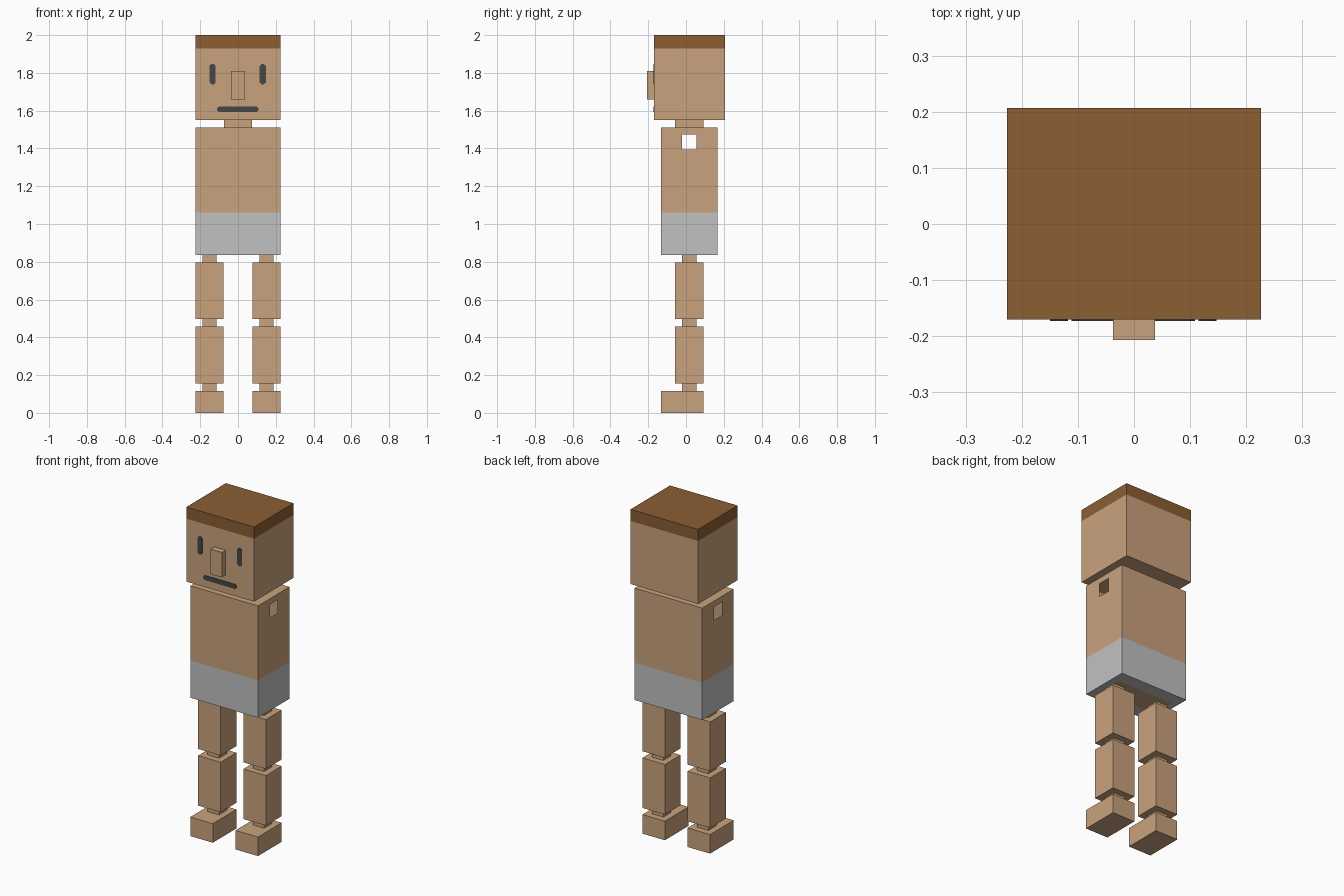
import bpy, bmesh, math
from mathutils import Vector

if "Cube" in bpy.data.objects:
    bpy.data.objects.remove(bpy.data.objects["Cube"])


def material(name, hex_code):
    """Flat colour from an sRGB hex code, stored as linear values."""
    lin = []
    for i in (0, 2, 4):
        c = int(hex_code[i:i + 2], 16) / 255
        lin.append(c / 12.92 if c <= 0.04045 else ((c + 0.055) / 1.055) ** 2.4)
    mat = bpy.data.materials.new(name)
    mat.diffuse_color = (*lin, 1)
    mat.use_nodes = True
    mat.node_tree.nodes["Principled BSDF"].inputs["Base Color"].default_value = mat.diffuse_color
    return mat


SKIN = material("skin", "C9A27D")
HAIR = material("hair_brown", "8B5E34")
GREY = material("shorts_grey", "C1C1C1")
DARK = material("dark_grey", "464646")


def box_mesh(x, y, z):
    """Box between the (low, high) limits on each axis."""
    bm = bmesh.new()
    bmesh.ops.create_cube(bm, size=1)
    for v in bm.verts:
        v.co = Vector([lim[c > 0] for lim, c in zip((x, y, z), v.co)])
    return bm


def slice_at(bm, axis, *values):
    """Cut edge loops at the given heights along an axis."""
    for val in values:
        co, no = Vector(), Vector()
        co[axis] = val
        no[axis] = 1
        bmesh.ops.bisect_plane(bm, geom=bm.verts[:] + bm.edges[:] + bm.faces[:],
                               plane_co=co, plane_no=no)


def finish(name, bm, *mats):
    mesh = bpy.data.meshes.new(name)
    bm.to_mesh(mesh)
    bm.free()
    for m in mats:
        mesh.materials.append(m)
    obj = bpy.data.objects.new(name, mesh)
    bpy.context.collection.objects.link(obj)
    return obj


def block(name, x, y, z):
    return finish(name, box_mesh(x, y, z), SKIN)


def joint(name, x, y, z):
    """Short open-ended link between two blocks."""
    bm = box_mesh(x, y, z)
    caps = [f for f in bm.faces if abs(f.normal.z) > 0.5]
    bmesh.ops.delete(bm, geom=caps, context='FACES_ONLY')
    return finish(name, bm, SKIN)


def face_plate(name, cx, cz, w, h):
    """Thin rounded plate on the front of the head."""
    bm = box_mesh((cx - w / 2, cx + w / 2), (-0.173, -0.169), (cz - h / 2, cz + h / 2))
    edges = [e for e in bm.edges
             if abs((e.verts[0].co - e.verts[1].co).normalized().y) > 0.9]
    bmesh.ops.bevel(bm, geom=edges, offset=min(w, h) * 0.3, segments=1, affect='EDGES')
    finish(name, bm, DARK)


HALF = 0.226
LIMB_Y = (-0.057, 0.093)
JOINT_Y = (-0.02, 0.055)

# Head with a band of hair on top
head = box_mesh((-HALF, HALF), (-0.17, 0.207), (1.55, 2.0))
slice_at(head, 2, 1.93)
for f in head.faces:
    f.material_index = int(f.calc_center_median().z > 1.93)
finish("head", head, SKIN, HAIR)

# Facial features
block("nose", (-0.037, 0.037), (-0.207, -0.17), (1.66, 1.81))
face_plate("right_eye", -0.134, 1.793, 0.032, 0.108)
face_plate("left_eye", 0.131, 1.793, 0.032, 0.108)
face_plate("mouth", -0.001, 1.608, 0.22, 0.028)

# Neck
joint("neck", (-0.075, 0.075), LIMB_Y, (1.51, 1.55))

# Hollow torso: grey shorts below, open square arm sockets, skin patch underneath
torso = box_mesh((-HALF, HALF), (-0.132, 0.168), (0.835, 1.51))
slice_at(torso, 0, -0.19, 0.19)
slice_at(torso, 1, *LIMB_Y, *JOINT_Y)
slice_at(torso, 2, 1.06, 1.395, 1.475)
sockets = []
for f in torso.faces:
    c = f.calc_center_median()
    patch = c.z < 0.84 and abs(c.x) < 0.19 and LIMB_Y[0] < c.y < LIMB_Y[1]
    f.material_index = int(c.z < 1.06 and not patch)
    if abs(c.x) > 0.225 and JOINT_Y[0] < c.y < JOINT_Y[1] and 1.395 < c.z < 1.475:
        sockets.append(f)
bmesh.ops.delete(torso, geom=sockets, context='FACES')
finish("torso", torso, SKIN, GREY)

# Legs: blocks joined by narrow links, same on both sides
for side, s in (("right", -1), ("left", 1)):
    limb_x = sorted((s * 0.076, s * HALF))
    joint_x = sorted((s * 0.113, s * 0.188))
    block(side + "_foot", limb_x, (-0.132, 0.093), (0, 0.115))
    block(side + "_shin", limb_x, LIMB_Y, (0.155, 0.457))
    block(side + "_thigh", limb_x, LIMB_Y, (0.497, 0.795))
    for part, z in (("ankle", (0.115, 0.155)), ("knee", (0.457, 0.497)),
                    ("hip", (0.795, 0.835))):
        joint(f"{side}_{part}", joint_x, JOINT_Y, z)
